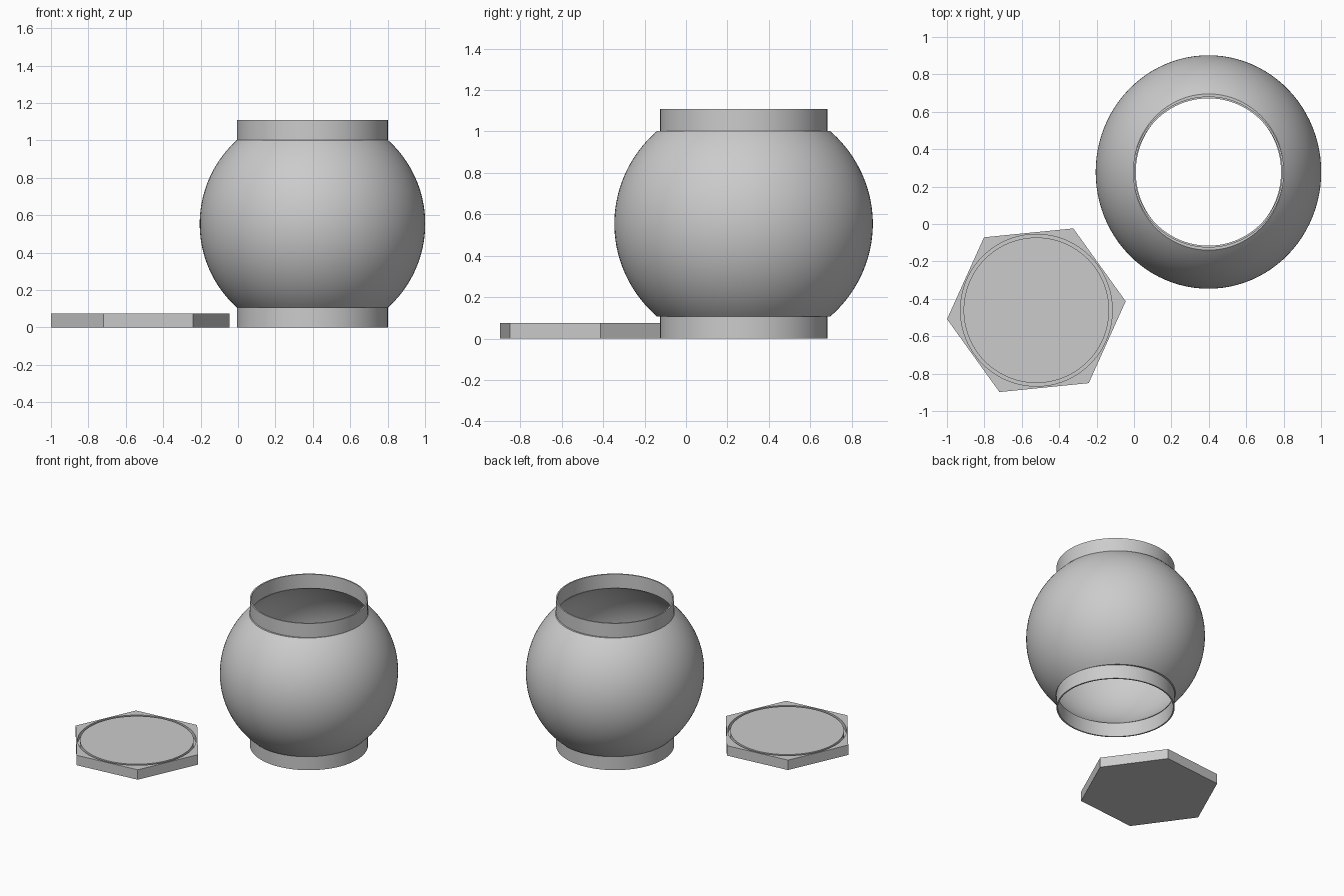
import bpy, bmesh, math
from mathutils import Matrix

cube = bpy.data.objects.get("Cube")
if cube:
    bpy.data.objects.remove(cube, do_unlink=True)

grey = bpy.data.materials.new("plain grey")
grey.use_nodes = True
colour = (0.6, 0.6, 0.6, 1)
grey.diffuse_color = colour
grey.node_tree.nodes["Principled BSDF"].inputs["Base Color"].default_value = colour

JAR = (0.398, 0.278)
LID = (-0.522, -0.461)
HEIGHT = 1.108
NECK = 0.106          # height of each collar
WALL = 0.01
BELLY = 0.603         # outer radius of the round body
SEGMENTS = 96


def finish(name, bm, location, smooth=True):
    bmesh.ops.recalc_face_normals(bm, faces=bm.faces)
    mesh = bpy.data.meshes.new(name)
    bm.to_mesh(mesh)
    bm.free()
    mesh.materials.append(grey)
    obj = bpy.data.objects.new(name, mesh)
    bpy.context.collection.objects.link(obj)
    obj.location = location
    bpy.ops.object.select_all(action="DESELECT")
    obj.select_set(True)
    bpy.context.view_layer.objects.active = obj
    if smooth:
        bpy.ops.object.shade_smooth_by_angle(angle=math.radians(30))
    return obj


def lathe(name, profile, location, stretch_y=1.0):
    """Revolve a closed (radius, height) loop about the vertical axis."""
    bm = bmesh.new()
    rings = []
    for i in range(SEGMENTS):
        a = 2 * math.pi * i / SEGMENTS
        rings.append([bm.verts.new((r * math.cos(a), r * math.sin(a) * stretch_y, z))
                      for r, z in profile])
    for i, ring in enumerate(rings):
        after = rings[(i + 1) % SEGMENTS]
        for j in range(len(profile)):
            k = (j + 1) % len(profile)
            bm.faces.new((ring[j], after[j], after[k], ring[k]))
    return finish(name, bm, location)


def tube(name, inner, outer, low, high, location):
    loop = [(inner, low), (outer, low), (outer, high), (inner, high)]
    return lathe(name, loop, location)


def arc(radius, half_height, steps=40):
    """Side of a ball cut flat at plus and minus half_height."""
    limit = math.asin(half_height / radius)
    angles = [limit * (2 * i / steps - 1) for i in range(steps + 1)]
    return [(radius * math.cos(a), radius * math.sin(a)) for a in angles]


# Round hollow body, open at both ends and slightly deeper than wide
half = HEIGHT / 2 - NECK
shell = arc(BELLY, half) + arc(BELLY - WALL, half)[::-1]
lathe("jar_body", shell, (*JAR, HEIGHT / 2), stretch_y=1.035)

# Collars at the foot and the mouth
for name, base in (("foot_collar", 0), ("mouth_collar", HEIGHT - NECK)):
    tube(name, 0.394, 0.404, 0, NECK, (*JAR, base))

# Six-sided lid
thick = 0.075
bm = bmesh.new()
turn = Matrix.Rotation(math.radians(5.7), 4, "Z")
bmesh.ops.create_cone(bm, cap_ends=True, segments=6, radius1=0.48, radius2=0.48,
                      depth=thick, matrix=turn)
# Put a corner on the turned x axis whatever the cone's starting angle
corner = max(bm.verts, key=lambda v: v.co.x).co
offset = math.radians(5.7) - math.atan2(corner.y, corner.x)
bmesh.ops.rotate(bm, verts=bm.verts, matrix=Matrix.Rotation(offset, 3, "Z"))
lid = finish("lid", bm, (*LID, thick / 2), smooth=False)

# Circular groove in the lid that receives the collar
cutter = tube("groove_cutter", 0.389, 0.406, 0.037, 0.2, (*LID, 0))
cutter.hide_render = True
cut = lid.modifiers.new("groove", "BOOLEAN")
cut.operation = "DIFFERENCE"
cut.solver = "EXACT"
cut.object = cutter
bpy.ops.object.select_all(action="DESELECT")
lid.select_set(True)
bpy.context.view_layer.objects.active = lid
bpy.ops.object.modifier_apply(modifier=cut.name)
bpy.data.objects.remove(cutter, do_unlink=True)
bpy.ops.object.shade_smooth_by_angle(angle=math.radians(30))
